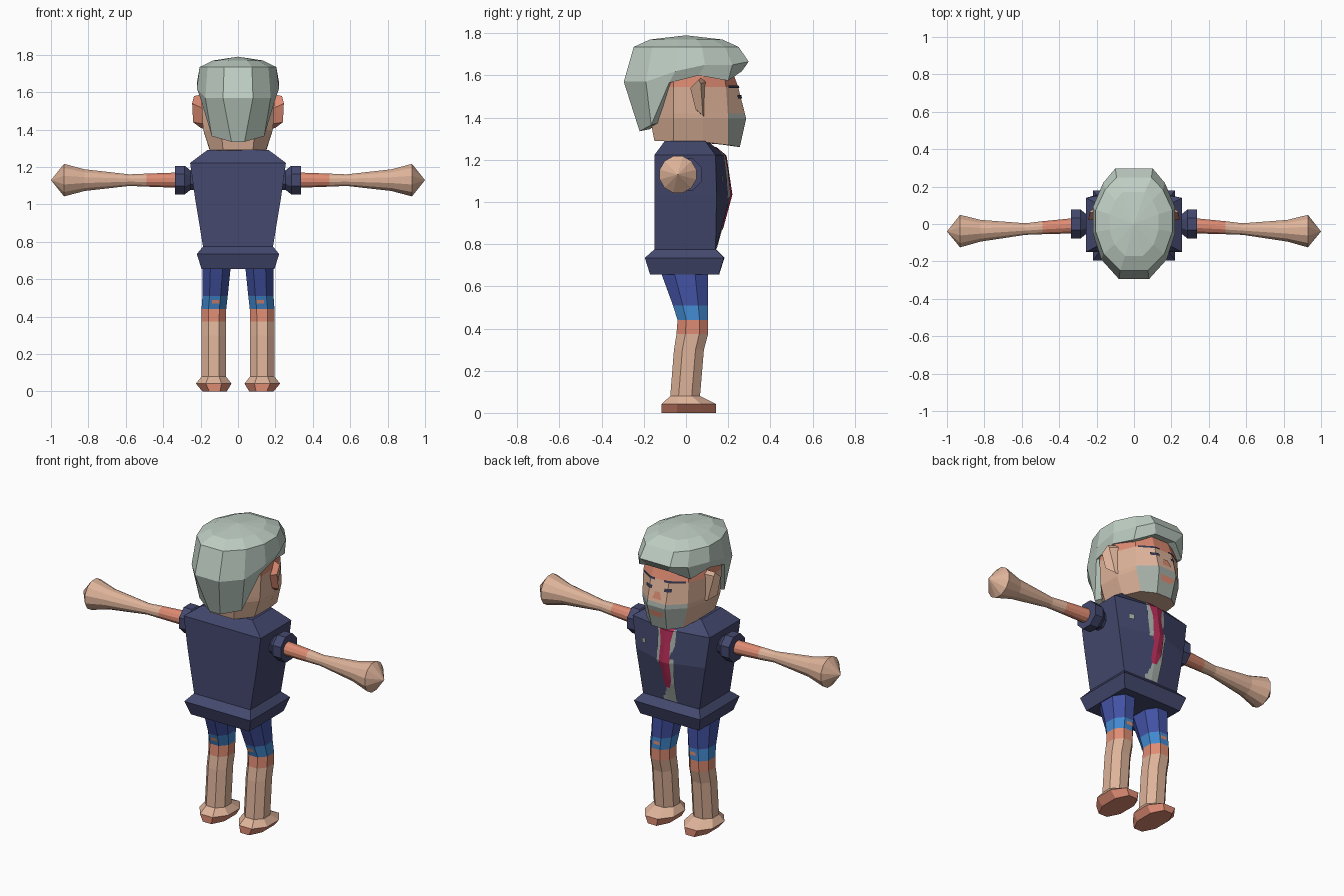
import bpy, bmesh, math
from mathutils import Vector
from mathutils.bvhtree import BVHTree

if "Cube" in bpy.data.objects:
    bpy.data.objects.remove(bpy.data.objects["Cube"])

COLOURS = {
    "skin": (0.73, 0.45, 0.32), "salmon_skin": (0.73, 0.26, 0.17),
    "hair_grey": (0.52, 0.62, 0.55), "navy": (0.058, 0.066, 0.155),
    "shorts_blue": (0.055, 0.085, 0.37), "bright_blue": (0.055, 0.25, 0.62),
    "tie_crimson": (0.42, 0.024, 0.09), "shirt_grey": (0.37, 0.42, 0.38),
    "feature_dark": (0.04, 0.04, 0.08),
}
MATS = {}
for n, c in COLOURS.items():
    MATS[n] = bpy.data.materials.new(n)
    MATS[n].diffuse_color = (*c, 1)


def finish(name, bm, mats, rule=None):
    me = bpy.data.meshes.new(name)
    if rule:
        for f in bm.faces:
            f.material_index = mats.index(rule(f.calc_center_median(), f.normal))
    bm.to_mesh(me)
    bm.free()
    for m in mats:
        me.materials.append(MATS[m])
    ob = bpy.data.objects.new(name, me)
    bpy.context.collection.objects.link(ob)
    return ob


def loft(name, rings, mats, rule=None, cap0=True, cap1=True):
    """Skin a list of point rings; a one-point ring makes a tip."""
    bm = bmesh.new()
    R = [[bm.verts.new(p) for p in r] for r in rings]
    for a, b in zip(R, R[1:]):
        n = max(len(a), len(b))
        for i in range(n):
            j = (i + 1) % n
            if len(a) == 1:
                bm.faces.new((a[0], b[j], b[i]))
            elif len(b) == 1:
                bm.faces.new((a[i], a[j], b[0]))
            else:
                bm.faces.new((a[i], a[j], b[j], b[i]))
    for r, cap in ((R[0], cap0), (R[-1], cap1)):
        if cap and len(r) > 2:
            bm.faces.new(r)
    bmesh.ops.recalc_face_normals(bm, faces=bm.faces)
    bm.normal_update()
    return finish(name, bm, mats, rule)


def mirrored(half):
    return half + [(-x, y, z) for x, y, z in reversed(half) if x != 0]


def patch(name, target, mat, rows, side=1, n=6, off=0.005):
    """Thin painted detail laid on a surface; rows are (z, x0, x1)."""
    me = target.data
    tree = BVHTree.FromPolygons([v.co for v in me.vertices],
                                [tuple(p.vertices) for p in me.polygons])
    bm = bmesh.new()
    grid = []
    for z, x0, x1 in rows:
        line = []
        for i in range(n + 1):
            x = x0 + (x1 - x0) * i / n
            hit = tree.ray_cast(Vector((x, side, z)), Vector((0, -side, 0)))[0]
            y = hit.y if hit else 0
            line.append(bm.verts.new((x, y + side * off, z)))
        grid.append(line)
    for a, b in zip(grid, grid[1:]):
        for i in range(n):
            q = (a[i], a[i + 1], b[i + 1], b[i])
            bm.faces.new(q if side < 0 else q[::-1])
    return finish(name, bm, [mat])


# Jacket: box with a ridged front and a flared hem (z, half width, back, front, ridge)
rows = [(0.655, .195, -.17, .155, .157), (0.735, .22, -.195, .18, .182),
        (0.775, .187, -.15, .14, .142), (1.035, .23, -.15, .145, .213),
        (1.222, .256, -.15, .14, .185), (1.29, .165, -.10, .09, .10)]
jacket = loft("jacket", [mirrored([(w, b, z), (w, f, z), (0, r, z)])
                         for z, w, b, f, r in rows], ["navy"])

# Shirt front, tie and badges
patch("shirt_front", jacket, "shirt_grey",
      [(.78, -.045, .045), (.9, -.05, .05), (1.035, -.055, .055),
       (1.22, -.06, .06), (1.25, -.055, .055)], off=.003)
patch("tie", jacket, "tie_crimson",
      [(.87, -.015, .015), (.93, -.035, .035), (1.035, -.035, .035),
       (1.15, -.03, .03), (1.22, -.045, .045), (1.26, -.045, .045)], off=.007)
for x in (.16, -.14):
    patch("badge", jacket, "shirt_grey", [(1.095, x - .015, x + .015),
                                          (1.125, x - .015, x + .015)])

# Head: faceted, narrowing to the jaw; half outline from back to front
plans = [
    [(.08, -.15, 1.29), (.15, -.06, 1.29), (.15, .08, 1.285), (.12, .2, 1.27), (.05, .255, 1.26)],
    [(.09, -.17, 1.395), (.185, -.06, 1.395), (.185, .08, 1.395), (.15, .2, 1.395), (.06, .285, 1.395)],
    [(.09, -.17, 1.42), (.188, -.06, 1.42), (.188, .08, 1.42), (.15, .198, 1.42), (.06, .279, 1.42)],
    [(.09, -.17, 1.545), (.195, -.06, 1.545), (.195, .08, 1.545), (.15, .19, 1.545), (.06, .247, 1.545)],
    [(.08, -.17, 1.68), (.18, -.06, 1.68), (.18, .08, 1.68), (.13, .17, 1.68), (.05, .2, 1.68)],
]


def head_rule(c, n):
    if c.y > .225 and c.z < 1.42 and n.z > -.8:
        return "shirt_grey"
    return "salmon_skin" if c.z > 1.55 else "skin"


head = loft("head", [mirrored(p) for p in plans],
            ["skin", "salmon_skin", "shirt_grey"], head_rule)

# Face details
patch("mouth", head, "salmon_skin", [(1.335, -.035, .035), (1.37, -.05, .05)])
patch("nose", head, "salmon_skin", [(1.44, -.03, .03), (1.48, -.015, .015)])
for s in (-1, 1):
    for name, z0, z1, a, b in (("eyebrow", 1.54, 1.552, .03, .14),
                               ("eye", 1.49, 1.508, .04, .09)):
        lo, hi = sorted((s * a, s * b))
        patch(name, head, "feature_dark", [(z0, lo, hi), (z1, lo, hi)])

# Hair cap: columns run back to front (outline x, y, z, then lower edge x, y, z)
cols = [(.08, -.295, 1.57, .035, -.22, 1.335), (.175, -.19, 1.57, .14, -.165, 1.365),
        (.22, -.05, 1.62, .20, -.08, 1.565), (.22, .09, 1.65, .20, .06, 1.60),
        (.165, .22, 1.65, .17, .20, 1.575), (.10, .297, 1.665, .07, .265, 1.62)]
hair = [mirrored([(x * k, y * k, z + dz) for *_, x, y, z in cols])
        for k, dz in ((.78, .01), (1, 0))]
hair.append(mirrored([c[:3] for c in cols]))
for kx, ky, z in ((.93, .84, 1.735), (.6, .58, 1.77)):
    hair.append(mirrored([(c[0] * kx, c[1] * ky, z) for c in cols]))
hair.append([(0, 0, 1.79)])
loft("hair", hair, ["hair_grey"], cap0=False)

for s, side in ((1, "right"), (-1, "left")):
    # Ear: wedge leaning out and back
    inner = [(.18, .075, 1.59), (.18, .03, 1.51), (.18, .055, 1.43), (.17, .09, 1.40), (.18, .095, 1.57)]
    outer = [(.235, .06, 1.58), (.245, .02, 1.54), (.24, .045, 1.44), (.20, .08, 1.41), (.235, .07, 1.56)]
    loft(side + "_ear", [[(s * x, y, z) for x, y, z in r] for r in (inner, outer)],
         ["skin", "salmon_skin"],
         lambda c, n: "salmon_skin" if n.y < -.1 else "skin")

    # Sleeve cuff and arm, turned around x (x, y centre, radius)
    def turned(prof, n):
        return [[(s * x, y, 1.13)] if r == 0 else
                [(s * x, y + r * math.cos((i + .5) * math.tau / n),
                  1.13 + r * math.sin((i + .5) * math.tau / n)) for i in range(n)]
                for x, y, r in prof]
    loft(side + "_cuff", turned([(.20, 0, .055), (.255, 0, .057), (.285, 0, .083),
                                 (.338, 0, .083)], 8), ["navy"])
    loft(side + "_arm", turned([(.3, -.008, .043), (.49, -.02, .036), (.58, -.027, .032),
                                (.82, -.036, .06), (.93, -.038, .09), (1, -.04, 0)], 12),
         ["skin", "salmon_skin"],
         lambda c, n: "salmon_skin" if abs(c.x) < .49 else "skin")

    # Leg and foot from chamfered rectangles (z, x0, x1, y0, y1)
    def octagon(z, x0, x1, y0, y1, k=.28):
        dx, dy = (x1 - x0) * k, (y1 - y0) * k
        return [(s * x, y, z) for x, y in
                ((x0 + dx, y0), (x1 - dx, y0), (x1, y0 + dy), (x1, y1 - dy),
                 (x1 - dx, y1), (x0 + dx, y1), (x0, y1 - dy), (x0, y0 + dy))]

    def leg_rule(c, n):
        if c.z > .51:
            return "shorts_blue"
        if c.z > .44:
            return "bright_blue"
        return "salmon_skin" if c.z > .375 else "skin"
    leg = loft(side + "_leg", [octagon(*r) for r in (
        (.70, .04, .19, -.12, .105), (.655, .04, .19, -.115, .105),
        (.51, .055, .19, -.062, .105), (.44, .063, .195, -.04, .105),
        (.375, .064, .195, -.045, .105), (.30, .064, .195, -.057, .085),
        (.075, .064, .195, -.075, .066))],
        ["skin", "salmon_skin", "shorts_blue", "bright_blue"], leg_rule)
    loft(side + "_foot", [octagon(*r) for r in (
        (.08, .064, .195, -.075, .066), (.042, .035, .225, -.115, .142),
        (0, .06, .19, -.115, .142))], ["skin", "salmon_skin"],
        lambda c, n: "salmon_skin" if c.z < .04 else "skin")

    # Small worn patches on the shorts, front and back
    for d in (1, -1):
        lo, hi = sorted((s * .10, s * .14))
        patch(side + "_shorts_patch", leg, "salmon_skin",
              [(.47, lo, hi), (.49, lo, hi)], side=d, n=2, off=.004)

for m in bpy.data.materials:
    if m.users and not m.is_grease_pencil:
        m.use_nodes = True
        m.node_tree.nodes["Principled BSDF"].inputs["Base Color"].default_value = m.diffuse_color
